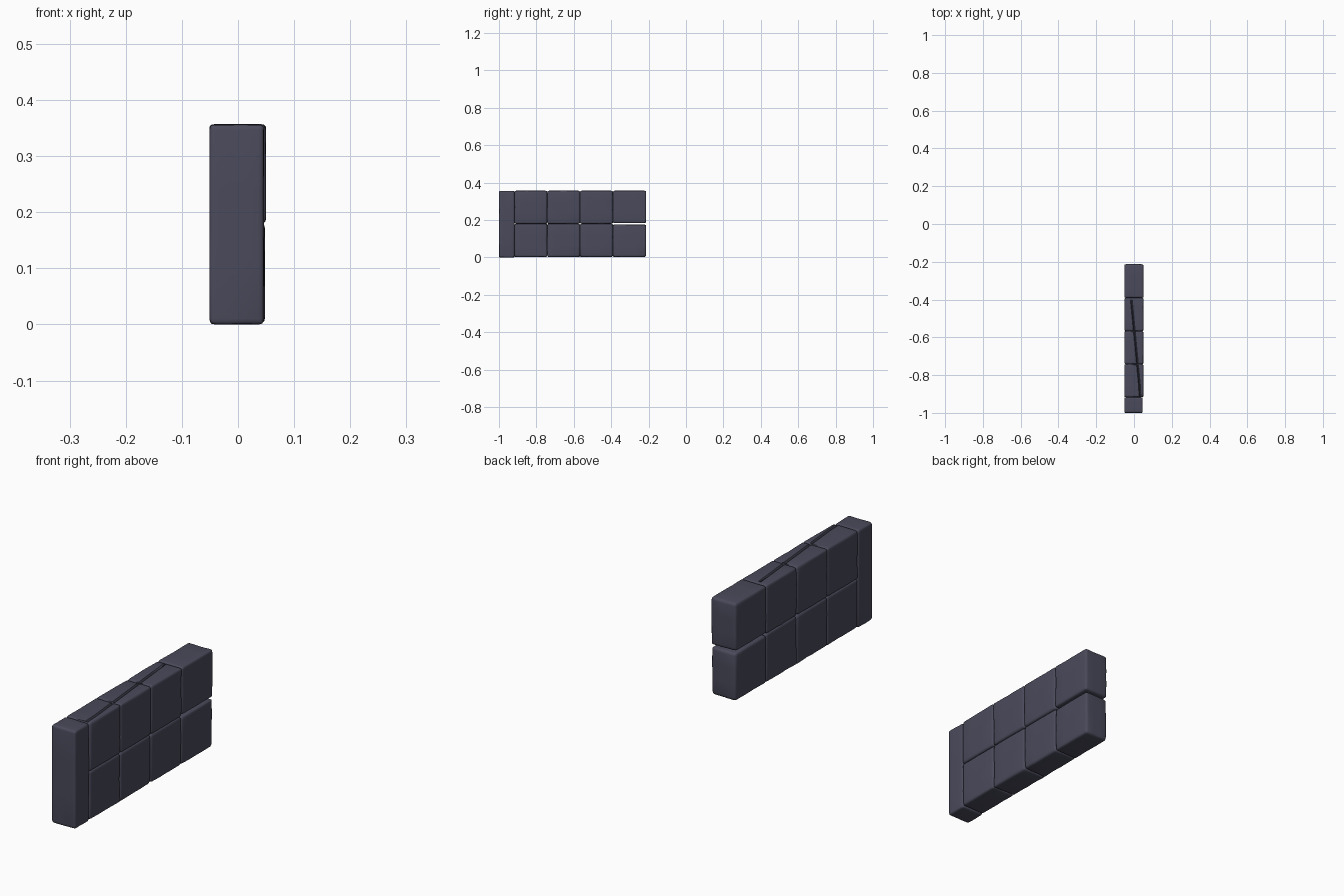
import bpy, bmesh
from mathutils import Vector, noise

if "Cube" in bpy.data.objects:
    bpy.data.objects.remove(bpy.data.objects["Cube"])

stone = bpy.data.materials.new("dark slate stone")
stone.diffuse_color = (0.068, 0.068, 0.105, 1)
stone.use_nodes = True
stone.node_tree.nodes["Principled BSDF"].inputs["Base Color"].default_value = stone.diffuse_color


def axis_pos(i, h, r):
    """Grid index -4..4 to a coordinate, with rows packed near the edges."""
    s = -1 if i < 0 else 1
    return s * [0, (h - r) * 0.35, h - r, h - 0.4 * r, h][abs(i)]


def crack_x(y):
    return 0.035 - (y + 0.92) * 0.095


def worn_block(name, lo, hi, r=0.011, crack=False):
    """Box with rounded, slightly chipped edges."""
    lo, hi = Vector(lo), Vector(hi)
    c, h = (lo + hi) / 2, (hi - lo) / 2
    bm = bmesh.new()
    bmesh.ops.create_cube(bm, size=2)
    bmesh.ops.subdivide_edges(bm, edges=bm.edges[:], cuts=7, use_grid_fill=True)
    for v in bm.verts:
        idx = [round(k * 4) for k in v.co]
        p = Vector([axis_pos(idx[a], h[a], r) for a in range(3)])
        # chip amount varies along every edge
        rr = r * (0.85 + 0.5 * noise.noise((p + c) * 22))
        q = Vector([max(-h[a] + rr, min(h[a] - rr, p[a])) for a in range(3)])
        d = p - q
        if d.length > 1e-6:
            p = q + d.normalized() * min(rr, d.length)
        p += c
        # long slanting crack in the top of the wall
        if crack and idx[2] == 4 and abs(idx[0]) <= 1 and abs(idx[1]) < 4:
            p.x = min(crack_x(p.y), 0.031) + idx[0] * 0.005
            if idx[0] == 0 and p.y < -0.45:
                p.z -= 0.012
        v.co = p
    bmesh.ops.recalc_face_normals(bm, faces=bm.faces[:])
    me = bpy.data.meshes.new(name)
    bm.to_mesh(me)
    bm.free()
    me.materials.append(stone)
    ob = bpy.data.objects.new(name, me)
    bpy.context.collection.objects.link(ob)
    bpy.context.view_layer.objects.active = ob
    ob.select_set(True)
    bpy.ops.object.shade_smooth_by_angle(angle=0.6)
    ob.select_set(False)


# upright end stone
worn_block("end_post", (-0.051, -1.0, 0.0), (0.046, -0.917, 0.356), r=0.010)

# two courses of four stones
ys = [-0.917, -0.742, -0.567, -0.391, -0.213]
for i in range(4):
    y0, y1 = ys[i], ys[i + 1]
    gap = 0.004 if i == 3 else 0.0
    worn_block(f"lower_stone_{i + 1}", (-0.050, y0, 0.003), (0.048, y1, 0.180 - gap))
    worn_block(f"upper_stone_{i + 1}", (-0.051, y0, 0.180 + gap), (0.050, y1, 0.357),
               crack=i < 3)
